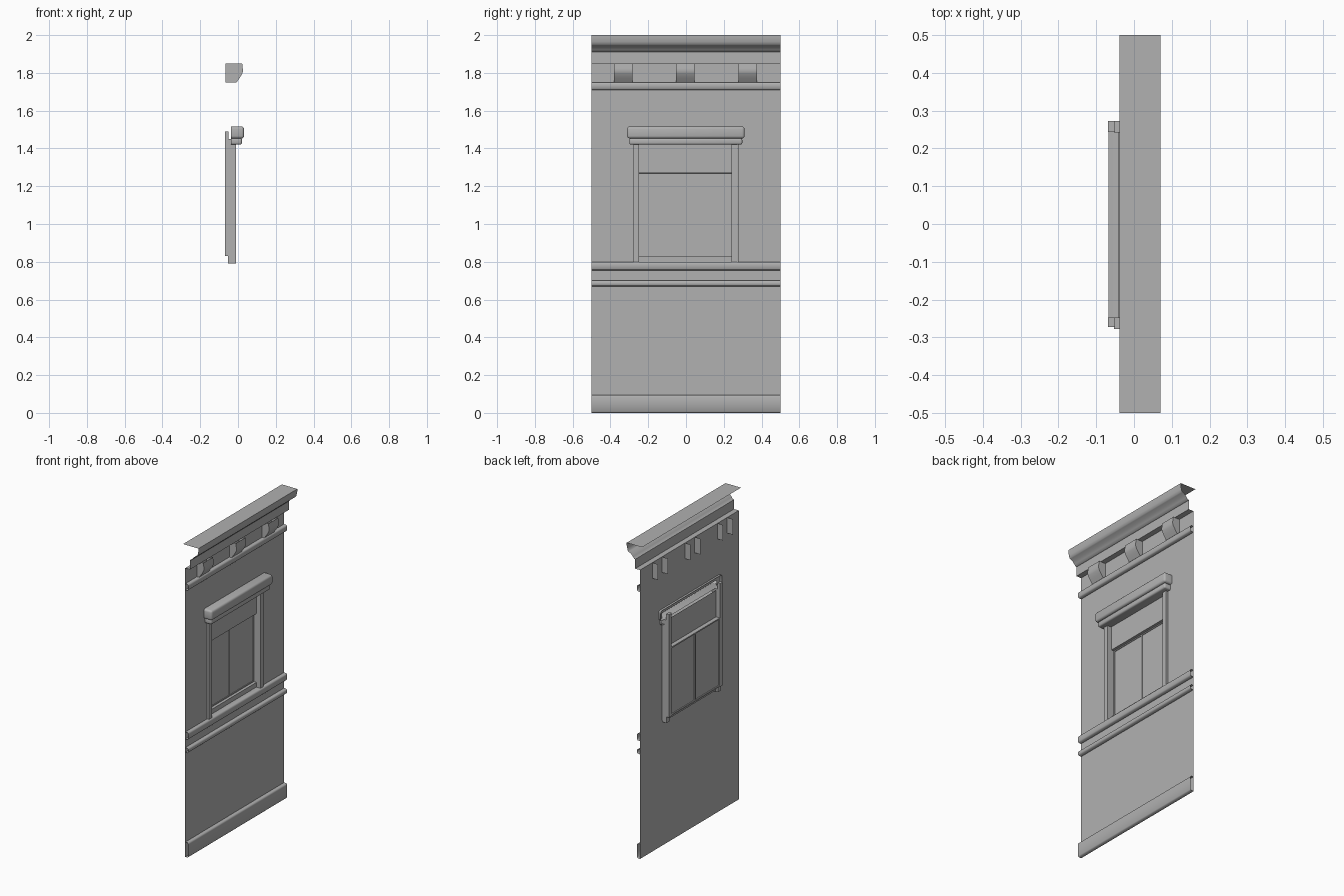
import bpy, bmesh, math

if "Cube" in bpy.data.objects:
    bpy.data.objects.remove(bpy.data.objects["Cube"])

WALL = -0.024   # plane of the wall sheet, facade faces +x

stone = bpy.data.materials.new("stone_grey")
stone.diffuse_color = (0.44, 0.44, 0.44, 1)
stone.use_nodes = True
stone.node_tree.nodes["Principled BSDF"].inputs["Base Color"].default_value = stone.diffuse_color


def finish(name, bm, smooth=50):
    me = bpy.data.meshes.new(name)
    bm.to_mesh(me)
    bm.free()
    me.polygons.foreach_set("use_smooth", [True] * len(me.polygons))
    me.set_sharp_from_angle(angle=math.radians(smooth))
    me.materials.append(stone)
    ob = bpy.data.objects.new(name, me)
    bpy.context.collection.objects.link(ob)
    return ob


def sheet(name, profile, y0=-0.5, y1=0.5):
    """Open sheet: an (x, z) profile running upward, swept along y."""
    bm = bmesh.new()
    a = [bm.verts.new((x, y0, z)) for x, z in profile]
    b = [bm.verts.new((x, y1, z)) for x, z in profile]
    for i in range(len(profile) - 1):
        bm.faces.new((a[i], b[i], b[i + 1], a[i + 1]))
    return finish(name, bm)


def box(name, x, y, z, open_back=False, bevel=0.0):
    """Box from ranges; optionally hollow at the back, front edges rounded."""
    bm = bmesh.new()
    bmesh.ops.create_cube(bm, size=1)
    for v in bm.verts:
        v.co = [r[0] if c < 0 else r[1] for c, r in zip(v.co, (x, y, z))]
    bm.normal_update()
    if open_back:
        back = [f for f in bm.faces if f.normal.x < -0.9]
        bmesh.ops.delete(bm, geom=back, context='FACES')
    if bevel:
        edges = [e for e in bm.edges if not e.is_boundary]
        bmesh.ops.bevel(bm, geom=edges, offset=bevel, segments=3, profile=0.5,
                        affect='EDGES')
    return finish(name, bm)


# Flat wall sheet around the window opening
sheet("wall_below_window", [(WALL, 0), (WALL, 0.80)])
for side, (y0, y1) in (("left", (-0.5, -0.275)), ("right", (0.275, 0.5))):
    sheet("wall_" + side, [(WALL, 0.80), (WALL, 1.49)], y0, y1)
sheet("wall_above_window", [(WALL, 1.49), (WALL, 1.85)])

# Plinth, string courses and frieze moulding laid on the wall
F = -0.002
for name, z0, z1 in (("plinth", 0, 0.095), ("string_course_lower", 0.67, 0.70),
                     ("string_course_upper", 0.755, 0.80),
                     ("frieze_moulding", 1.71, 1.75)):
    sheet(name, [(WALL, z0), (F - 0.005, z0 + 0.001), (F, z0 + 0.007),
                 (F, z1 - 0.010), (F - 0.002, z1 - 0.004), (F - 0.007, z1),
                 (WALL, z1)])

# Crowning cornice
sheet("cornice", [
    (WALL, 1.85), (0.010, 1.85), (0.010, 1.91), (0.018, 1.912), (0.026, 1.923),
    (0.038, 1.936), (0.056, 1.946), (0.062, 1.95), (0.066, 1.965), (0.07, 1.985),
    (0.07, 2.0), (-0.039, 2.0)])

# Cornice brackets: cheeks run through the wall, curved face in front
section = [(WALL, 1.75), (-0.008, 1.75), (0.008, 1.772), (0.022, 1.795),
           (0.027, 1.81), (0.025, 1.825), (0.022, 1.85)]
for i, yc in enumerate((-0.333, -0.004, 0.326)):
    sheet("bracket_face_%d" % i, section, yc - 0.049, yc + 0.049)
    bm = bmesh.new()
    outline = [(-0.065, 1.85), (-0.065, 1.75)] + section[1:]
    bm.faces.new([bm.verts.new((x, yc - 0.049, z)) for x, z in outline])
    bm.faces.new([bm.verts.new((x, yc + 0.049, z)) for x, z in outline[::-1]])
    finish("bracket_cheeks_%d" % i, bm)

# Window surround posts and stepped hood
for side, y in (("left", (-0.278, -0.248)), ("right", (0.242, 0.272))):
    box("window_post_" + side, (-0.053, -0.01), y, (0.79, 1.45))
box("window_hood_top", (-0.038, 0.032), (-0.312, 0.31), (1.453, 1.516), True, 0.013)
box("window_hood_base", (-0.038, 0.021), (-0.30, 0.298), (1.42, 1.455), True, 0.010)

# Sill rail with ledge, and blind panel above the glass
sheet("window_sill", [(WALL, 0.80), (-0.040, 0.80), (-0.040, 0.83), (-0.062, 0.832)],
      -0.26, 0.255)
sheet("blind_panel", [(-0.062, 1.268), (-0.040, 1.27), (-0.040, 1.44)], -0.26, 0.255)

# Sash: glass, edge strips and centre mullion
sheet("window_glass", [(-0.060, 0.832), (-0.060, 1.268)], -0.248, 0.243)
for name, y, z in (("sash_left", (-0.248, -0.241), (0.83, 1.27)),
                   ("sash_right", (0.236, 0.243), (0.83, 1.27)),
                   ("sash_mullion", (-0.005, 0.003), (0.83, 1.27)),
                   ("sash_bottom", (-0.248, 0.243), (0.83, 0.838)),
                   ("sash_top", (-0.248, 0.243), (1.262, 1.27))):
    box(name, (-0.067, -0.056), y, z)

# Thin outer casing behind the posts
for side, y in (("left", (-0.272, -0.248)), ("right", (0.243, 0.272))):
    box("casing_" + side, (-0.069, -0.05), y, (0.83, 1.49))
